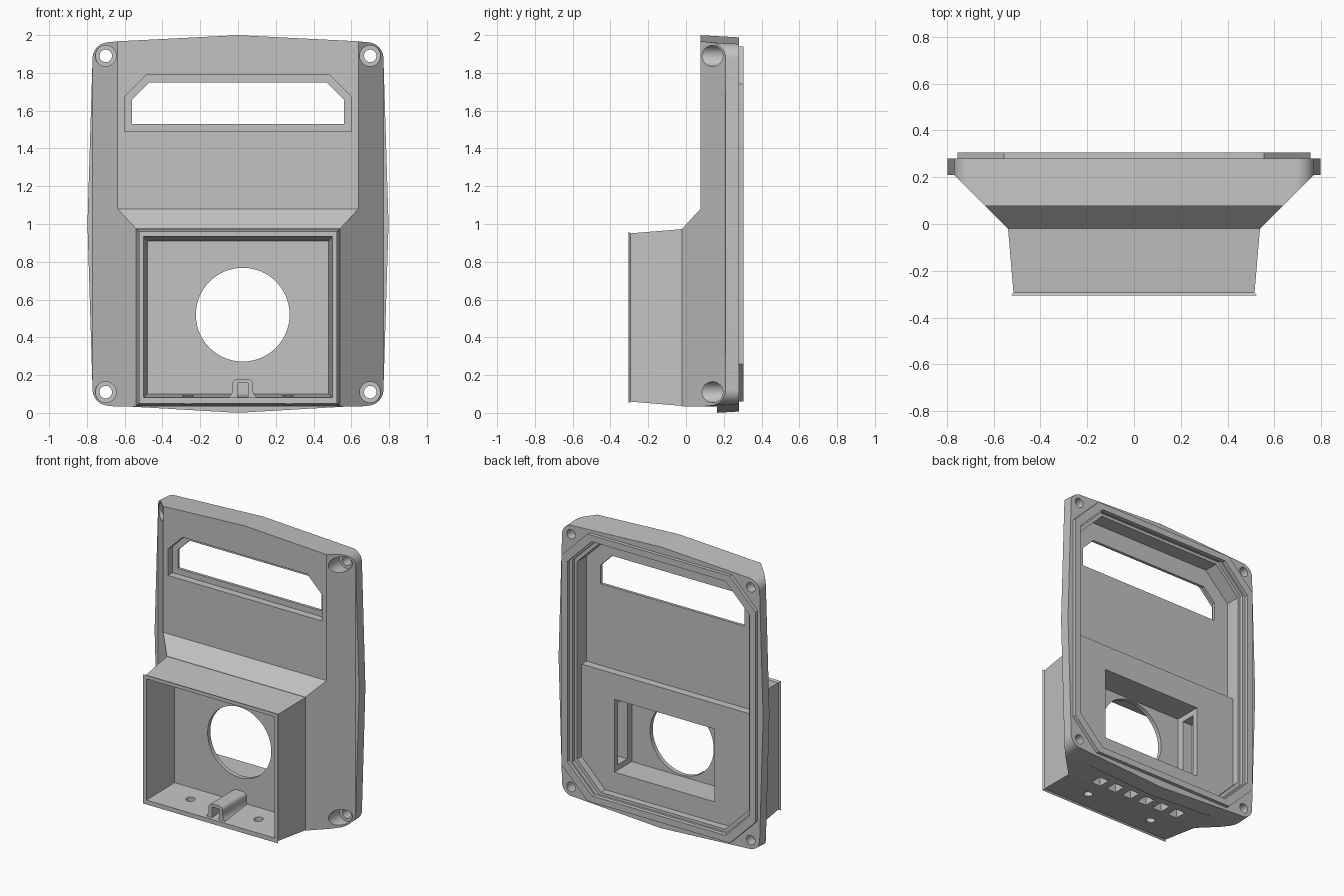
import bpy, bmesh, math

if "Cube" in bpy.data.objects:
    bpy.data.objects.remove(bpy.data.objects["Cube"])

grey = bpy.data.materials.new("plain_grey")
grey.use_nodes = True
grey.diffuse_color = (0.54, 0.54, 0.54, 1)
grey.node_tree.nodes["Principled BSDF"].inputs["Base Color"].default_value = (0.54, 0.54, 0.54, 1)


def loft(name, a, b):
    """Solid between two matching loops of 3D points."""
    bm = bmesh.new()
    va, vb = [bm.verts.new(p) for p in a], [bm.verts.new(p) for p in b]
    n = len(a)
    bm.faces.new(va)
    bm.faces.new(vb[::-1])
    for i in range(n):
        j = (i + 1) % n
        bm.faces.new((va[i], va[j], vb[j], vb[i]))
    bmesh.ops.recalc_face_normals(bm, faces=bm.faces)
    mesh = bpy.data.meshes.new(name)
    bm.to_mesh(mesh)
    bm.free()
    ob = bpy.data.objects.new(name, mesh)
    mesh.materials.append(grey)
    bpy.context.collection.objects.link(ob)
    return ob


def along_y(name, a, y0, y1, b=None):
    """Solid from an (x, z) loop at y0 to a loop at y1."""
    return loft(name, [(x, y0, z) for x, z in a], [(x, y1, z) for x, z in (b or a)])


def rect(w, z0, z1, cx=0.0):
    return [(cx - w, z0), (cx + w, z0), (cx + w, z1), (cx - w, z1)]


def clipped(w, z0, z1, c, bottom=True):
    """Rectangle with its corners cut off, at the top only or all round."""
    top = [(w, z1 - c), (w - c, z1), (c - w, z1), (-w, z1 - c)]
    low = [(-w, z0 + c), (c - w, z0), (w - c, z0), (w, z0 + c)]
    return top + (low if bottom else [(-w, z0), (w, z0)])


def circle(cx, cz, r, n=96):
    return [(cx + r * math.cos(2 * math.pi * i / n), cz + r * math.sin(2 * math.pi * i / n))
            for i in range(n)]


def combine(ob, other, op="DIFFERENCE"):
    mod = ob.modifiers.new("combine", "BOOLEAN")
    mod.operation, mod.object, mod.solver = op, other, "EXACT"
    bpy.ops.object.select_all(action="DESELECT")
    ob.select_set(True)
    bpy.context.view_layer.objects.active = ob
    bpy.ops.object.modifier_apply(modifier=mod.name)
    bpy.data.objects.remove(other)


# Bulging outline with rounded corners, drawn in slightly toward the back
outline = []
for k, mid in enumerate([(0, 2), (-0.797, 1), (0, -0.005), (0.797, 1)]):
    sx, sz = (1, -1, -1, 1)[k], (1, 1, -1, -1)[k]
    for i in range(25):
        t = math.radians(90 * k + 3.75 * i)
        outline.append((0.69 * sx + 0.08 * math.cos(t), 1 + 0.885 * sz + 0.08 * math.sin(t)))
    outline.append(mid)


def scaled(f):
    return [(x, 1 + (z - 1) * f) for x, z in outline]


shell = along_y("main_shell", scaled(1.005), -0.02, 0.28, scaled(0.988))

# Sloping sides
half = [(0.54, -0.02), (0.77, 0.21), (0.85, 0.21), (0.85, 0.28)]
profile = half + [(-x, y) for x, y in reversed(half)]
combine(shell, loft("sides", [(x, y, -0.2) for x, y in profile],
                    [(x, y, 2.2) for x, y in profile]), "INTERSECT")

# Upper front set back behind a slope, flat underside
step = [(-0.02, 0.975), (0.077, 1.08), (0.077, 2.2), (-0.5, 2.2), (-0.5, 0.975)]
combine(shell, loft("setback", [(-1, y, z) for y, z in step], [(1, y, z) for y, z in step]))
combine(shell, along_y("underside", rect(1, -0.2, 0.035), -0.5, 0.165))

# Drafted front housing with a thin flange
combine(shell, along_y("housing", rect(0.515, 0.06, 0.95), -0.3, 0.0,
                       rect(0.5405, 0.0355, 0.9745)), "UNION")
combine(shell, along_y("flange", rect(0.525, 0.05, 0.96), -0.305, -0.293,
                       rect(0.515, 0.06, 0.95)), "UNION")
combine(shell, along_y("housing_cavity", rect(0.5, 0.08, 0.935), -0.32, -0.02,
                       rect(0.48, 0.1, 0.91)))

# Rear cavity: seat, lower level, deeper upper level
combine(shell, along_y("seat", clipped(0.69, 0.1, 1.9, 0.19), 0.255, 0.4))
combine(shell, along_y("lower_cavity", clipped(0.67, 0.12, 1.88, 0.185), 0.205, 0.27))
combine(shell, along_y("upper_cavity", clipped(0.67, 0.955, 1.88, 0.185, False), 0.15, 0.22))

# Display window with a recessed frame
combine(shell, along_y("window_recess", clipped(0.6, 1.49, 1.79, 0.115, False), 0.0, 0.13))
combine(shell, along_y("window", clipped(0.56, 1.53, 1.75, 0.09, False), 0.0, 0.2))

# Round port, the square pocket behind it and the slots in the pocket sides
combine(shell, along_y("port", circle(0.025, 0.52, 0.248), -0.1, 0.1))
combine(shell, along_y("pocket", rect(0.39, 0.262, 0.775, 0.025), 0.01, 0.25))
combine(shell, along_y("side_slots", rect(0.47, 0.3, 0.735, 0.025), 0.06, 0.165))

# Counterbored corner screw holes
for x in (-0.7, 0.7):
    for z in (0.11, 1.89):
        combine(shell, along_y("counterbore", circle(x, z, 0.055), 0.0, 0.21))
        combine(shell, along_y("screw_hole", circle(x, z, 0.033), 0.1, 0.4))

# Drain holes and vent slots in the underside
for x in (-0.265, 0.265):
    ring = circle(x, -0.15, 0.03)
    combine(shell, loft("drain", [(u, v, 0.0) for u, v in ring], [(u, v, 0.2) for u, v in ring]))
for i in range(6):
    combine(shell, along_y("vent", rect(0.037, -0.1, 0.13, (i - 2.5) * 0.13), 0.0, 0.085))

# Raised sealing lip around the back
lip = along_y("sealing_lip", clipped(0.755, 0.06, 1.94, 0.2), 0.275, 0.305)
combine(lip, along_y("lip_opening", clipped(0.71, 0.105, 1.895, 0.19), 0.2, 0.4))

# Cable channel with flared feet and a rounded top along the housing floor
side = [(0.075, 0.08), (0.06, 0.1), (0.055, 0.115), (0.055, 0.15)]
side += [(0.025 + 0.03 * math.cos(t), 0.15 + 0.03 * math.sin(t))
         for t in (math.pi * i / 16 for i in range(1, 9))]
arch = [(0.025 + x, z) for x, z in side] + [(0.025 - x, z) for x, z in reversed(side)]
channel = along_y("cable_channel", arch, -0.285, -0.018)
combine(channel, along_y("channel_slot", rect(0.027, 0.078, 0.158, 0.025), -0.4, -0.04))

for ob in (shell, lip, channel):
    bpy.ops.object.select_all(action="DESELECT")
    ob.select_set(True)
    bpy.context.view_layer.objects.active = ob
    bpy.ops.object.shade_smooth_by_angle(angle=math.radians(4.5))
